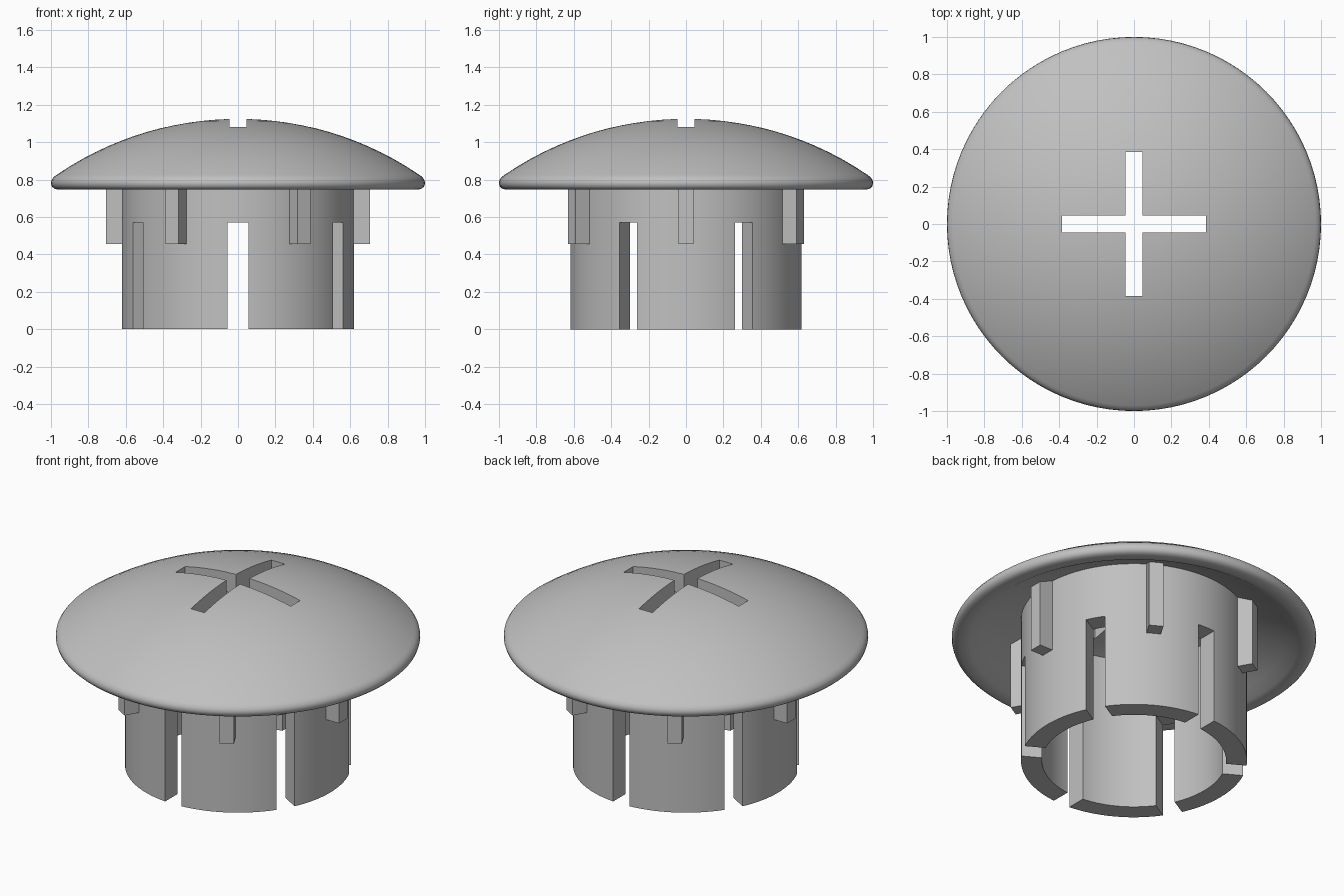
import bpy
import bmesh
from math import sin, cos, pi, radians
from mathutils import Matrix, Vector

default = bpy.data.objects.get("Cube")
if default:
    bpy.data.objects.remove(default, do_unlink=True)

grey = bpy.data.materials.new("grey plastic")
grey.use_nodes = True
colour = (0.53, 0.53, 0.53, 1)
grey.diffuse_color = colour
grey.node_tree.nodes["Principled BSDF"].inputs["Base Color"].default_value = colour


def add_object(name, bm):
    bmesh.ops.recalc_face_normals(bm, faces=bm.faces)
    mesh = bpy.data.meshes.new(name)
    bm.to_mesh(mesh)
    bm.free()
    mesh.materials.append(grey)
    obj = bpy.data.objects.new(name, mesh)
    bpy.context.collection.objects.link(obj)
    return obj


def lathe(name, profile, closed, steps=96):
    """Spin a profile of (radius, height) points around the z axis."""
    bm = bmesh.new()
    verts = [bm.verts.new((r, 0, z)) for r, z in profile]
    edges = [bm.edges.new(pair) for pair in zip(verts, verts[1:])]
    if closed:
        edges.append(bm.edges.new((verts[-1], verts[0])))
    bmesh.ops.spin(bm, geom=verts + edges, cent=(0, 0, 0), axis=(0, 0, 1),
                   angle=2 * pi, steps=steps, use_merge=False)
    bmesh.ops.remove_doubles(bm, verts=bm.verts, dist=0.0005)
    return add_object(name, bm)


def box(name, size, centre, angle=0):
    """Box placed at centre, then turned around the z axis."""
    bm = bmesh.new()
    bmesh.ops.create_cube(bm, size=1, matrix=Matrix.Rotation(angle, 4, "Z")
                          @ Matrix.Translation(centre)
                          @ Matrix.Diagonal(Vector(size).to_4d()))
    return add_object(name, bm)


def cut(obj, cutters):
    """Subtract every cutter, then remove the cutters."""
    for cutter in cutters:
        mod = obj.modifiers.new("cut", "BOOLEAN")
        mod.operation = "DIFFERENCE"
        mod.solver = "EXACT"
        mod.object = cutter
        cutter.hide_render = True
    bpy.context.view_layer.update()
    result = bpy.data.meshes.new_from_object(
        obj.evaluated_get(bpy.context.evaluated_depsgraph_get()))
    obj.modifiers.clear()
    obj.data = result
    for cutter in cutters:
        bpy.data.objects.remove(cutter, do_unlink=True)


def smooth(obj):
    bpy.ops.object.select_all(action="DESELECT")
    obj.select_set(True)
    bpy.context.view_layer.objects.active = obj
    bpy.ops.object.shade_smooth_by_angle(angle=radians(35))


def cap_curve(top, drop, radius, count=14):
    """Shallow dome from the axis to the given radius."""
    big = (radius ** 2 + drop ** 2) / (2 * drop)
    radii = [radius * i / count for i in range(count + 1)]
    return [(r, top - big + (big ** 2 - r ** 2) ** 0.5) for r in radii]


# Domed cap: a thick hollow shell with a rounded rim
rim = [(0.985, 0.814), (0.997, 0.797), (1.0, 0.78), (0.995, 0.763),
       (0.982, 0.751), (0.96, 0.746), (0.925, 0.747)]
outside = cap_curve(1.125, 0.3, 0.97)
inside = cap_curve(1.005, 0.25, 0.9)
cap = lathe("domed_cap", outside + rim + inside[::-1], False)

# Cross-shaped opening through the crown
cut(cap, [box("cross_cutter", (0.77, 0.09, 0.8), (0, 0, 1.1), a)
          for a in (0, pi / 2)])
smooth(cap)

# Hollow stem split into six fingers
stem = lathe("slotted_stem", [(0.62, 0), (0.62, 0.95), (0.505, 0.95), (0.505, 0)], True)
cut(stem, [box("slot_cutter", (0.4, 0.11, 0.77), (0.58, 0, 0.185), radians(30 + 60 * i))
           for i in range(6)])
smooth(stem)

# Short ribs under the cap, between the slots
for i in range(6):
    box(f"rib_{i + 1}", (0.125, 0.08, 0.435), (0.6425, 0, 0.6725), radians(60 * i))
